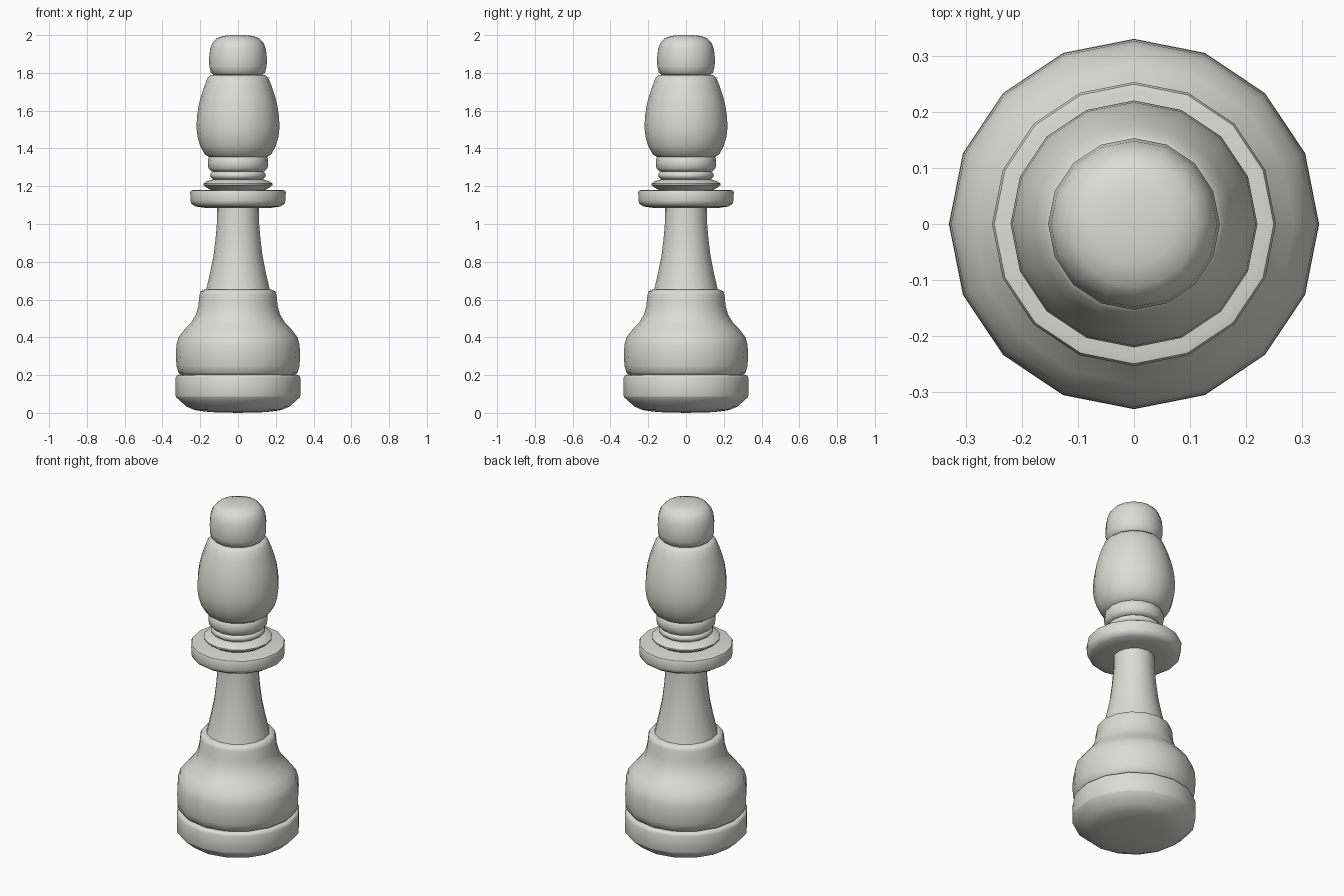
import bpy, math

mat = bpy.data.materials.new("ivory grey")
mat.diffuse_color = (0.72, 0.72, 0.68, 1)


def lathe(name, profile, sides=16):
    """Revolve an (r, z) profile around the z axis, closing both ends with poles."""
    verts, rings, faces = [], [], []
    for r, z in profile:
        n = 1 if r == 0 else sides
        rings.append([len(verts) + i for i in range(n)])
        for i in range(n):
            a = 2 * math.pi * i / sides
            verts.append((r * math.cos(a), r * math.sin(a), z))
    for lo, hi in zip(rings, rings[1:]):
        for i in range(sides):
            j = (i + 1) % sides
            if len(lo) == 1:
                faces.append((lo[0], hi[j], hi[i]))
            elif len(hi) == 1:
                faces.append((lo[i], lo[j], hi[0]))
            else:
                faces.append((lo[i], lo[j], hi[j], hi[i]))
    me = bpy.data.meshes.new(name)
    me.from_pydata(verts, [], faces)
    me.materials.append(mat)
    ob = bpy.data.objects.new(name, me)
    bpy.context.collection.objects.link(ob)
    bpy.context.view_layer.objects.active = ob
    for o in bpy.context.selected_objects:
        o.select_set(False)
    ob.select_set(True)
    bpy.ops.object.shade_smooth_by_angle(angle=math.radians(50))
    return ob


# Foot disc with a rounded underside
lathe("foot", [(0, 0), (.15, .004), (.23, .015), (.275, .035), (.30, .058), (.327, .082),
               (.33, .09), (.33, .185), (.325, .197), (.31, .202), (0, .202)])
# Bell-shaped base
lathe("base", [(0, .2), (.30, .2), (.315, .212), (.326, .25), (.329, .31), (.326, .36), (.315, .4),
               (.285, .44), (.247, .48), (.223, .52), (.21, .565), (.204, .625),
               (.198, .643), (.18, .652), (0, .652)])
# Slender stem
lathe("stem", [(0, .63), (.172, .64), (.165, .665), (.148, .74), (.13, .83), (.119, .92),
               (.112, 1.0), (.11, 1.10), (0, 1.10)])
# Wide collar
lathe("collar", [(0, 1.085), (.17, 1.085), (.225, 1.093), (.247, 1.107), (.252, 1.125),
                 (.253, 1.168), (.249, 1.177), (.235, 1.18), (0, 1.18)])
# Neck rings
lathe("lower_neck_ring", [(0, 1.175), (.14, 1.178), (.165, 1.192), (.183, 1.206), (.183, 1.214),
                          (.165, 1.226), (.135, 1.236), (0, 1.238)])
lathe("middle_neck_ring", [(0, 1.234), (.13, 1.236), (.144, 1.247), (.147, 1.258),
                           (.143, 1.27), (.13, 1.279), (0, 1.28)])
lathe("upper_neck_ring", [(0, 1.276), (.14, 1.278), (.156, 1.294), (.16, 1.318),
                          (.159, 1.345), (.15, 1.358), (0, 1.36)])
# Egg-shaped head
lathe("head", [(0, 1.345), (.14, 1.347), (.175, 1.368), (.199, 1.41), (.214, 1.46), (.22, 1.51),
               (.217, 1.57), (.208, 1.63), (.195, 1.68), (.178, 1.73), (.16, 1.775),
               (.145, 1.788), (0, 1.79)])
# Top knob
lathe("knob", [(0, 1.785), (.125, 1.787), (.144, 1.802), (.152, 1.835), (.153, 1.88),
               (.148, 1.925), (.135, 1.96), (.112, 1.984), (.075, 1.996), (.035, 2.0), (0, 2.0)])
